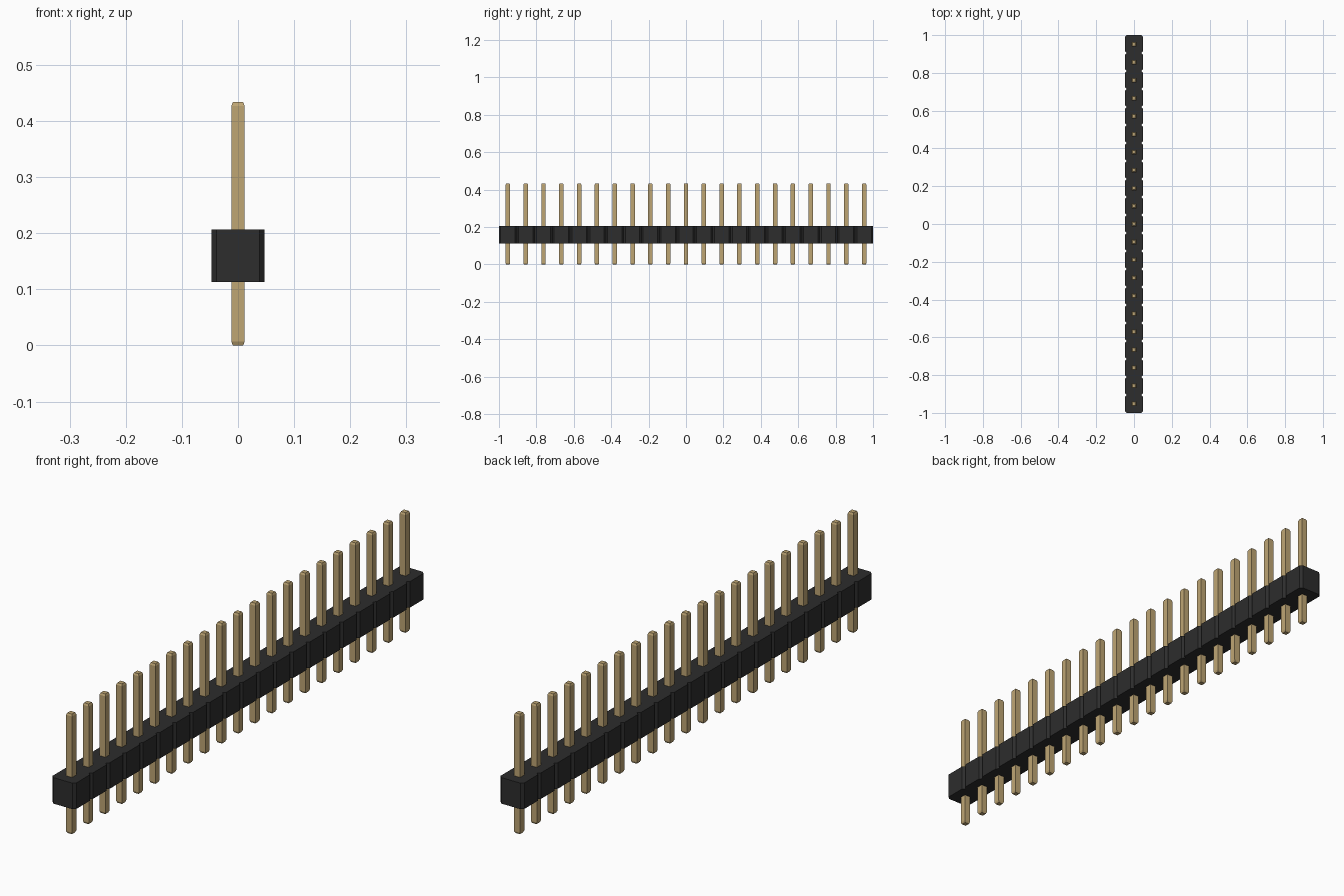
import bpy
import bmesh

cube = bpy.data.objects.get("Cube")
if cube:
    bpy.data.objects.remove(cube, do_unlink=True)

COUNT = 21
PITCH = 2 / COUNT
HALF = PITCH / 2
NOTCH = 0.0095
BODY_Z = (0.113, 0.207)
PIN_HALF, TIP_HALF = 0.012, 0.009
PIN_TOP, TIP = 0.434, 0.007


def material(name, color):
    mat = bpy.data.materials.new(name)
    mat.use_nodes = True
    mat.diffuse_color = (*color, 1)
    mat.node_tree.nodes["Principled BSDF"].inputs["Base Color"].default_value = (*color, 1)
    return mat


def make_object(name, bm, mat):
    bmesh.ops.recalc_face_normals(bm, faces=bm.faces)
    mesh = bpy.data.meshes.new(name)
    bm.to_mesh(mesh)
    bm.free()
    mesh.materials.append(mat)
    obj = bpy.data.objects.new(name, mesh)
    bpy.context.collection.objects.link(obj)
    return obj


black = material("black plastic", (0.026, 0.026, 0.026))
gold = material("gold metal", (0.52, 0.38, 0.175))

# Housing: one notched outline, extruded upward
side = []
for i in range(COUNT):
    y = -1 + i * PITCH
    side += [(HALF - NOTCH, y), (HALF, y + NOTCH), (HALF, y + PITCH - NOTCH)]
side.append((HALF - NOTCH, 1))
outline = side + [(-x, y) for x, y in reversed(side)]

bm = bmesh.new()
base = bm.faces.new([bm.verts.new((x, y, BODY_Z[0])) for x, y in outline])
top = bmesh.ops.extrude_face_region(bm, geom=[base], use_keep_orig=True)
lifted = [v for v in top["geom"] if isinstance(v, bmesh.types.BMVert)]
bmesh.ops.translate(bm, verts=lifted, vec=(0, 0, BODY_Z[1] - BODY_Z[0]))
make_object("housing", bm, black)

# Pins: square rods with tapered tips, repeated along the row
sections = [(0, TIP_HALF), (TIP, PIN_HALF), (PIN_TOP - TIP, PIN_HALF), (PIN_TOP, TIP_HALF)]
bm = bmesh.new()
rings = [[bm.verts.new((sx * r, sy * r, z)) for sx, sy in ((-1, -1), (1, -1), (1, 1), (-1, 1))]
         for z, r in sections]
bm.faces.new(rings[0])
bm.faces.new(rings[-1])
for low, high in zip(rings, rings[1:]):
    for k in range(4):
        n = (k + 1) % 4
        bm.faces.new((low[k], low[n], high[n], high[k]))
pins = make_object("pins", bm, gold)
pins.location.y = -1 + HALF
row = pins.modifiers.new("pin row", 'ARRAY')
row.count = COUNT
row.use_relative_offset = False
row.use_constant_offset = True
row.constant_offset_displace = (0, PITCH, 0)
